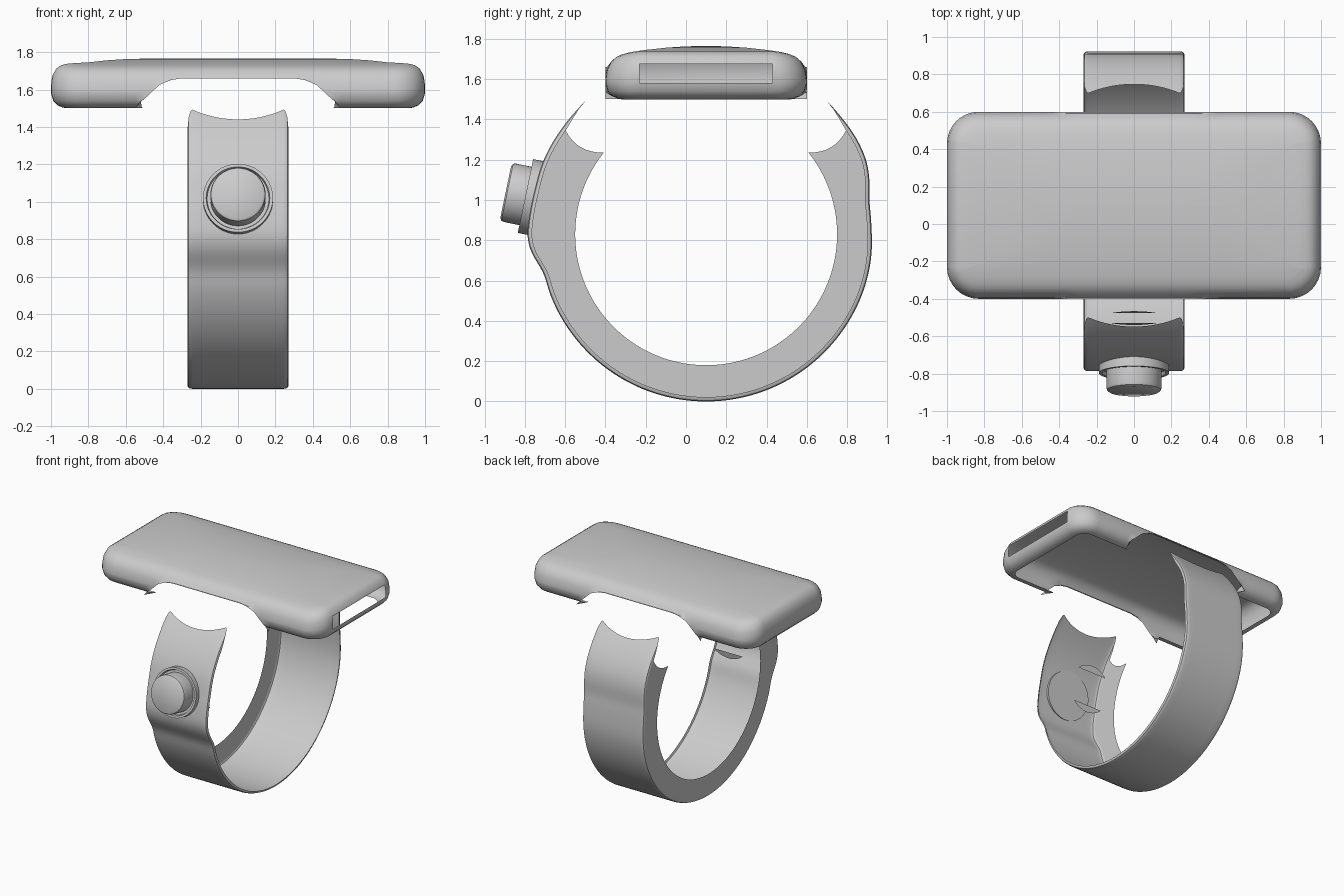
import bpy, bmesh, math
from mathutils import Vector, Matrix

cube = bpy.data.objects.get("Cube")
if cube:
    bpy.data.objects.remove(cube)

grey = bpy.data.materials.new("plain grey")
grey.use_nodes = True
grey.diffuse_color = (0.6, 0.6, 0.6, 1)
grey.node_tree.nodes["Principled BSDF"].inputs["Base Color"].default_value = (0.6, 0.6, 0.6, 1)


def finish(name, bm, angle=35):
    bmesh.ops.remove_doubles(bm, verts=bm.verts, dist=0.0004)
    bmesh.ops.recalc_face_normals(bm, faces=bm.faces)
    mesh = bpy.data.meshes.new(name)
    bm.to_mesh(mesh)
    bm.free()
    mesh.materials.append(grey)
    obj = bpy.data.objects.new(name, mesh)
    bpy.context.collection.objects.link(obj)
    bpy.ops.object.select_all(action='DESELECT')
    obj.select_set(True)
    bpy.context.view_layer.objects.active = obj
    bpy.ops.object.shade_smooth_by_angle(angle=math.radians(angle))
    return obj


def loft(bm, rows, closed=False, skip=lambda i, j: False):
    """Join equal-length rows of points with quads."""
    grid = [[bm.verts.new(p) for p in row] for row in rows]
    n = len(grid[0])
    for i in range(len(grid) - 1):
        for j in range(n if closed else n - 1):
            if not skip(i, j):
                k = (j + 1) % n
                bm.faces.new((grid[i][j], grid[i][k], grid[i + 1][k], grid[i + 1][j]))
    return grid


def interp(x, table):
    for (a, p), (b, q) in zip(table, table[1:]):
        if x <= b:
            return p + (q - p) * max(0, x - a) / (b - a)
    return table[-1][1]


# Ring outline: a circle with a raised front pad and a slightly hollow back
CY, CZ, R, INNER = 0.1, 0.83, 0.83, 0.65
front = [(-.45, 1.54), (-.5, 1.49), (-.59, 1.39), (-.66, 1.29), (-.715, 1.18), (-.75, 1.05),
         (-.78, .9), (-.79, .82), (-.77, .74), (-.73, .68), (-.7, .63)]
back = [(.92, .72), (.92, .86), (.907, 1.0), (.91, 1.12), (.895, 1.2), (.85, 1.3),
        (.78, 1.4), (.7, 1.49), (.65, 1.54)]


def polar(p):
    y, z = p[0] - CY, p[1] - CZ
    return math.atan2(y, -z), math.hypot(y, z)


lower = [(math.radians(a), R) for a in range(-70, 80, 10)]
outline = [polar(p) for p in front] + lower + [polar(p) for p in back]
STEPS = 220
first, last = outline[0][0], outline[-1][0]
angles = [first + (last - first) * i / STEPS for i in range(STEPS + 1)]
radii = [interp(a, outline) for a in angles]
for _ in range(6):
    radii = [radii[0]] + [(radii[i - 1] + 2 * radii[i] + radii[i + 1]) / 4
                          for i in range(1, STEPS)] + [radii[-1]]
smooth = list(zip(angles, radii))


def ring_row(x, inset, blend, top):
    """One strand of the ring, trimmed at height top."""
    def point(a):
        r = interp(a, smooth) - inset
        r += (INNER - r) * blend
        return Vector((x, CY + r * math.sin(a), CZ - r * math.cos(a)))

    def trim(a):
        if point(a).z <= top:
            return a
        low, high = 0.0, a
        for _ in range(24):
            mid = (low + high) / 2
            low, high = (mid, high) if point(mid).z < top else (low, mid)
        return low
    start, end = trim(first), trim(last)
    return [point(min(max(a, start), end)) for a in angles]


# Thin outer band with rounded rims and scooped ends
rim = [(.27, .022, 1.345), (.269, .014, 1.40), (.264, .005, 1.45), (.254, .001, 1.485)]
strands = list(rim)
for i in range(13):
    x = .245 - .49 * i / 12
    strands.append((x, 0, 1.44 + .052 * (x / .245) ** 2))
strands += [(-x, d, t) for x, d, t in reversed(rim)]
bm = bmesh.new()
loft(bm, [ring_row(x, d, 0, t) for x, d, t in strands])
finish("ring_band", bm)

# Side wall of the ring, on one side only
bm = bmesh.new()
loft(bm, [ring_row(-.27, .022, u / 8, 1.235 + .11 * (1 - u / 8) ** 2) for u in range(9)])
finish("ring_side_wall", bm)

# Top housing: hollow rounded shell, open below, arched on both long sides
arch = [(0, 1.66), (.3, 1.66), (.36, 1.65), (.42, 1.625), (.5, 1.55), (.545, 1.52), (.55, 1.5)]
samples = [.55, .5495, .52, .5, .46, .42, .39, .36, .33, .3, .15]
samples = samples + [0] + [-s for s in reversed(samples)]
ARC = 8
CORNER = .17


def perimeter(d):
    """Rounded rectangle inset by d, with a flag on the long-side points."""
    r = max(CORNER - d, 0)
    hx, hy = 1 - d - r, .5 - d - r
    pts = []
    for q, (sx, sy) in enumerate([(1, 1), (-1, 1), (-1, -1), (1, -1)]):
        for k in range(ARC + 1):
            a = math.pi / 2 * (q + k / ARC)
            pts.append((sx * hx + r * math.cos(a), sy * hy + r * math.sin(a), False))
        if q % 2 == 0:
            for s in samples:
                pts.append((sx * s * (1 - d), sy * (.5 - d), True))
    return pts


levels = [(.09, 1.5), (.065, 1.503), (.035, 1.515), (.012, 1.54), (0, 1.58), (0, 1.65),
          (.008, 1.70), (.03, 1.738), (.055, 1.754), (.08, 1.761), (.12, 1.765), (.2, 1.765),
          (.3, 1.765), (.4, 1.765), (.495, 1.765)]
outer = perimeter(0)
rows = []
for d, z in levels:
    row = []
    for (x, y, side), (ox, oy, _) in zip(perimeter(d), outer):
        h = z - (.055 * (y / .5) ** 2 if z > 1.6 else 0)
        if side and h < interp(abs(ox), arch):
            x, h = ox, interp(abs(ox), arch)
            y = oy if z < 1.68 else y
        row.append((x, y + CY, h))
    rows.append(row)
bm = bmesh.new()
end = len(outer) - 1
window = [i for i, (d, z) in enumerate(levels) if 1.57 < z < 1.69]
grid = loft(bm, rows, True, lambda i, j: j == end and i in window)
bm.faces.new(grid[-1])
bmesh.ops.dissolve_degenerate(bm, dist=0.0002, edges=bm.edges)
finish("top_housing", bm)

# Front knob: flange, groove and rounded cap, tipped slightly upward
axis = Vector((0, -.979, .204)).normalized()
place = Matrix.Translation((0, -.797, 1.02)) @ axis.to_track_quat('Z', 'Y').to_matrix().to_4x4()
SIDES = 64


def circle(r, h):
    return [place @ Vector((r * math.cos(2 * math.pi * k / SIDES),
                            r * math.sin(2 * math.pi * k / SIDES), h)) for k in range(SIDES)]


profile = [(.187, -.055), (.187, 0), (.17, 0), (.165, -.02), (.148, -.02), (.148, .08),
           (.144, .092), (.132, .1)]
bm = bmesh.new()
grid = loft(bm, [circle(r, h) for r, h in profile], True)
bm.faces.new(grid[0])
bm.faces.new(grid[-1])
finish("front_knob", bm)

# Two small disc segments behind the knob, inside the ring
for label, sign in (("upper", 1), ("lower", -1)):
    bm = bmesh.new()
    arc = [math.radians(90 + a) for a in range(-45, 46, 5)]
    for_center = Vector((0, -.503, .96))
    up = Vector((0, .204, .979)) * sign
    bm.faces.new([bm.verts.new(for_center + Vector((.18 * math.cos(a), 0, 0)) + up * .18 * math.sin(a))
                  for a in arc])
    finish(label + "_inner_tab", bm)
